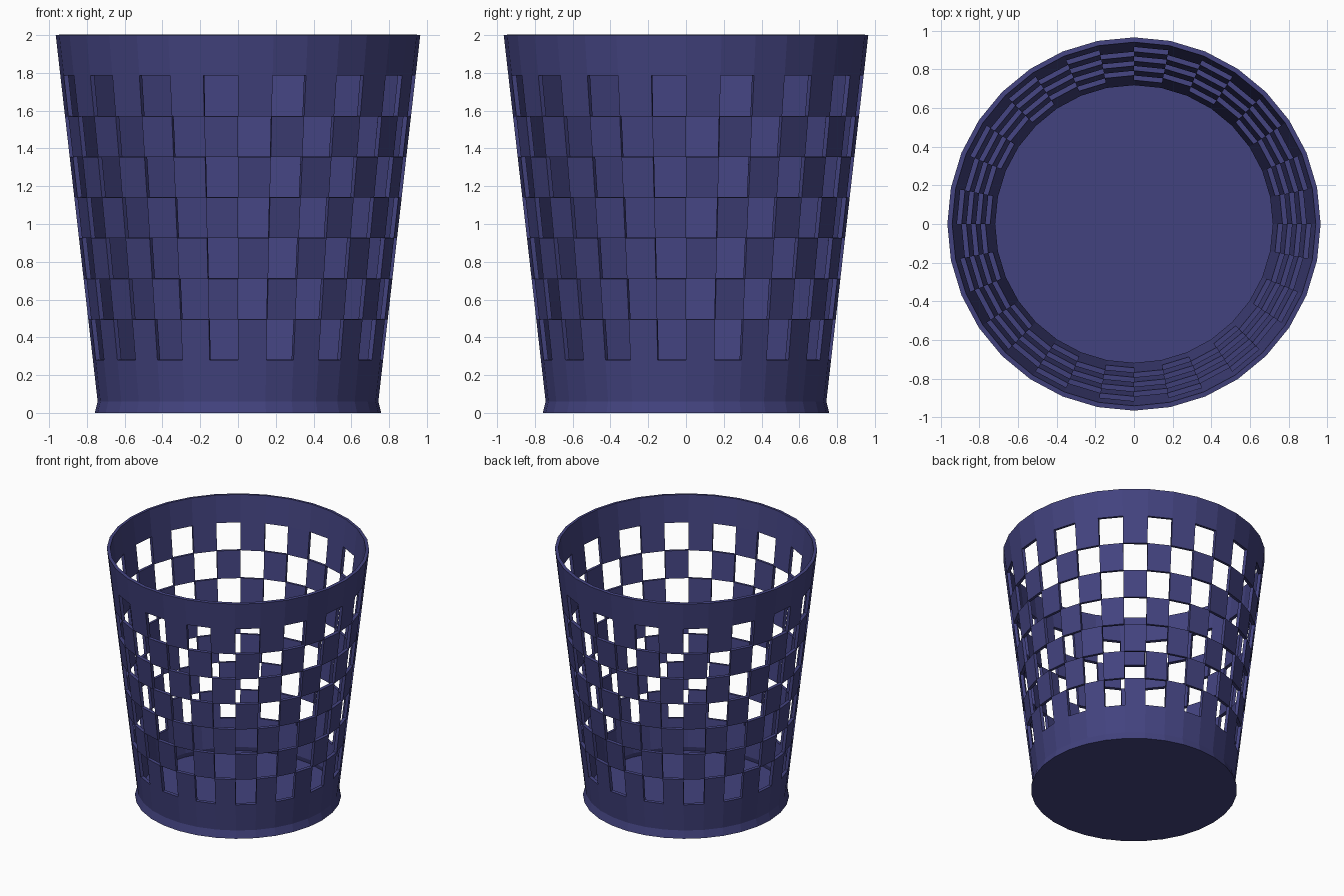
import bpy, bmesh
from math import cos, sin, tau

if "Cube" in bpy.data.objects:
    bpy.data.objects.remove(bpy.data.objects["Cube"])

SIDES = 32
ROWS = 7
Z_LOW, Z_HIGH = 0.28, 1.785      # lattice band


def wall_radius(z):
    return 0.743 + (0.965 - 0.743) * (z - 0.06) / 1.94


# Outer profile: flared foot, plain band, lattice rows, plain rim
lattice = [Z_LOW + (Z_HIGH - Z_LOW) * i / ROWS for i in range(ROWS + 1)]
profile = [(0.758, 0.0)] + [(wall_radius(z), z) for z in [0.06] + lattice + [2.0]]

bm = bmesh.new()
rings = [[bm.verts.new((r * cos(tau * k / SIDES), r * sin(tau * k / SIDES), z))
          for k in range(SIDES)] for r, z in profile]

# Floor
bm.faces.new(rings[0][::-1])

# Wall, leaving out alternate panels in the lattice rows
for i in range(len(rings) - 1):
    row = i - 2
    for k in range(SIDES):
        if 0 <= row < ROWS and (k + row) % 2 == 1:
            continue
        n = (k + 1) % SIDES
        bm.faces.new((rings[i][k], rings[i][n], rings[i + 1][n], rings[i + 1][k]))

mesh = bpy.data.meshes.new("waste_basket")
bm.to_mesh(mesh)
bm.free()
basket = bpy.data.objects.new("waste_basket", mesh)
bpy.context.collection.objects.link(basket)

# Wall thickness, grown inward
solid = basket.modifiers.new("wall_thickness", 'SOLIDIFY')
solid.thickness = 0.025
solid.offset = -1
solid.use_even_offset = True

# Dark blue plastic
mat = bpy.data.materials.new("blue_plastic")
mat.diffuse_color = (0.055, 0.055, 0.21, 1)
mat.use_nodes = True
mat.node_tree.nodes["Principled BSDF"].inputs["Base Color"].default_value = mat.diffuse_color
mesh.materials.append(mat)
